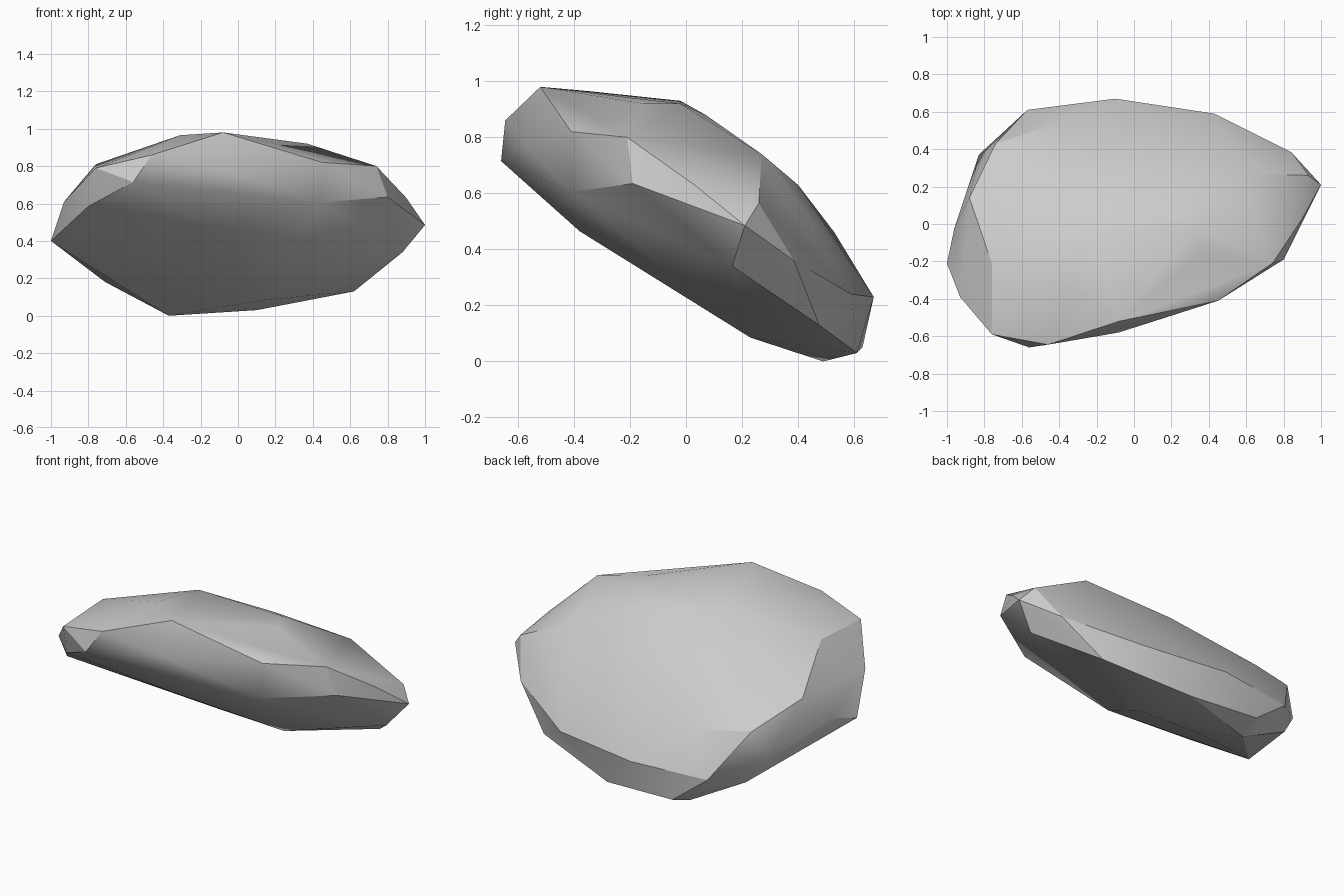
import bpy
import bmesh
from math import radians

# Remove the default cube
default_cube = bpy.data.objects.get("Cube")
if default_cube:
    bpy.data.objects.remove(default_cube, do_unlink=True)


def make_material(name, colour):
    material = bpy.data.materials.new(name)
    material.use_nodes = True
    material.diffuse_color = colour
    shader = material.node_tree.nodes["Principled BSDF"]
    shader.inputs["Base Color"].default_value = colour
    shader.inputs["Roughness"].default_value = 0.9
    return material


def chiselled_stone(name, outlines, material):
    """Wrap a tight skin around a stack of corner outlines."""
    stone = bmesh.new()
    for outline in outlines:
        for corner in outline:
            stone.verts.new(corner)
    hull = bmesh.ops.convex_hull(stone, input=stone.verts[:])
    # Drop corners that ended up inside the skin
    unused = {item for item in hull["geom_interior"] + hull["geom_unused"]
              if isinstance(item, bmesh.types.BMVert)}
    bmesh.ops.delete(stone, geom=list(unused), context="VERTS")
    bmesh.ops.recalc_face_normals(stone, faces=stone.faces[:])
    mesh = bpy.data.meshes.new(name)
    stone.to_mesh(mesh)
    stone.free()
    mesh.materials.append(material)
    obj = bpy.data.objects.new(name, mesh)
    bpy.context.collection.objects.link(obj)
    return obj


# Rounded upper surface, crest first and then down the back slope
crown = [(-.08, -.52, .98), (-.31, -.35, .965), (.37, -.15, .92),
         (.32, -.02, .92), (-.25, -.02, .93), (.2, .07, .88),
         (.57, .27, .74), (.08, .4, .63), (-.43, .53, .46)]

# Shoulder edge running round the crown
shoulder = [(-.46, -.645, .86), (.45, -.41, .82), (.74, -.21, .8),
            (.9, .03, .63), (.93, .26, .565), (-.74, .43, .49),
            (-.88, .14, .62), (-.76, -.21, .81), (-.76, -.59, .79)]

# Widest outline, tilted down towards the back
rim = [(-.56, -.66, .715), (-.08, -.58, .775), (.44, -.41, .605),
       (.8, -.19, .635), (1, .21, .485), (.84, .385, .36), (.43, .59, .24),
       (-.1, .67, .23), (-.57, .61, .22), (-.83, .37, .34),
       (-.96, -.02, .46), (-1, -.21, .4), (-.93, -.39, .61)]

# Flat sloping underside
underside = [(-.8, -.5, .585), (-.13, -.38, .465), (.88, .165, .34),
             (.62, .475, .13), (.1, .61, .03), (-.35, .63, .05),
             (-.37, .49, 0), (-.71, .44, .18), (-.27, .23, .1),
             (.15, .23, .085)]

stone_grey = make_material("stone grey", (.6, .6, .6, 1))
rock = chiselled_stone("rock", [crown, shoulder, rim, underside], stone_grey)

# Soft shading with crisp chiselled edges
bpy.ops.object.select_all(action="DESELECT")
rock.select_set(True)
bpy.context.view_layer.objects.active = rock
bpy.ops.object.shade_smooth_by_angle(angle=radians(24))
